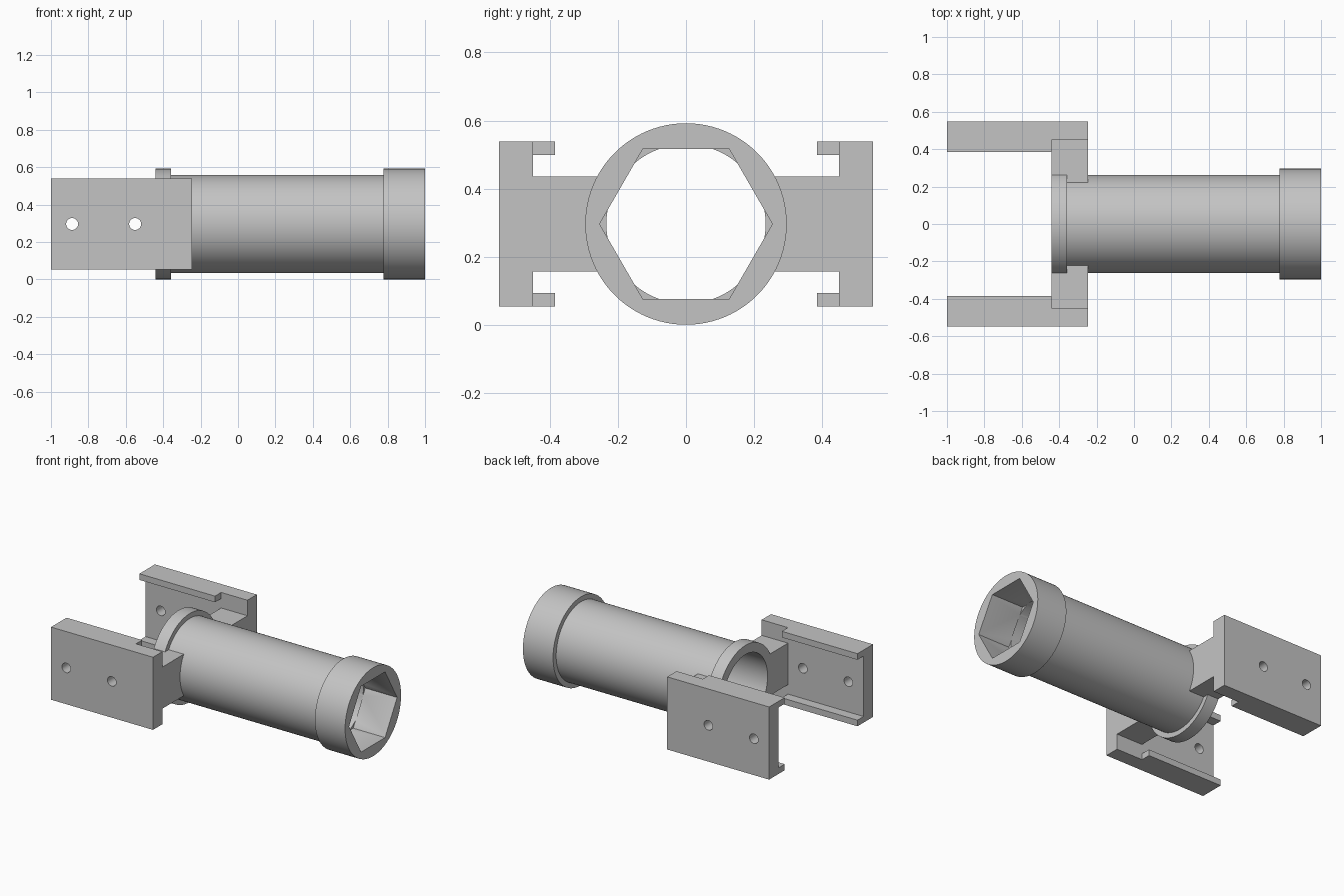
import bpy, bmesh, math
from mathutils import Matrix

cube = bpy.data.objects.get("Cube")
if cube:
    bpy.data.objects.remove(cube, do_unlink=True)

AXIS_Z = 0.296      # height of the tube axis
BORE_R = 0.234

grey = bpy.data.materials.new("plain_grey")
grey.use_nodes = True
grey.diffuse_color = (0.55, 0.55, 0.55, 1)
grey.node_tree.nodes["Principled BSDF"].inputs["Base Color"].default_value = (0.55, 0.55, 0.55, 1)


def finish(name, bm):
    bmesh.ops.recalc_face_normals(bm, faces=bm.faces)
    mesh = bpy.data.meshes.new(name)
    bm.to_mesh(mesh)
    bm.free()
    mesh.materials.append(grey)
    obj = bpy.data.objects.new(name, mesh)
    bpy.context.collection.objects.link(obj)
    return obj


def box(name, x, y, z):
    """Box from ranges; z is relative to the tube axis."""
    bm = bmesh.new()
    bmesh.ops.create_cube(bm, size=1)
    for v in bm.verts:
        v.co = [r[0] if c < 0 else r[1] for c, r in zip(v.co, (x, y, z))]
        v.co.z += AXIS_Z
    return finish(name, bm)


def rod(name, radius, start, end, sides, axis="X", x=0.0, turn=0.0):
    """Cylinder or prism along X, or along Y at the given x."""
    bm = bmesh.new()
    spin = Matrix.Rotation(math.pi / 2, 4, "Y" if axis == "X" else "X")
    middle = (start + end) / 2
    place = (middle, 0, AXIS_Z) if axis == "X" else (x, middle, AXIS_Z)
    bmesh.ops.create_cone(bm, cap_ends=True, segments=sides, radius1=radius,
                          radius2=radius, depth=end - start,
                          matrix=Matrix.Translation(place) @ spin @ Matrix.Rotation(turn, 4, "Z"))
    return finish(name, bm)


def combine(target, others, operation):
    """Apply a boolean with each helper, then drop the helper."""
    for other in others:
        other.hide_render = True
        mod = target.modifiers.new("cut", "BOOLEAN")
        mod.operation, mod.solver, mod.object = operation, "EXACT", other
        bake(target)
        bpy.data.objects.remove(other, do_unlink=True)


def bake(obj):
    bpy.context.view_layer.update()
    graph = bpy.context.evaluated_depsgraph_get()
    mesh = bpy.data.meshes.new_from_object(obj.evaluated_get(graph))
    obj.modifiers.clear()
    obj.data = mesh


def smooth(obj):
    bpy.ops.object.select_all(action="DESELECT")
    obj.select_set(True)
    bpy.context.view_layer.objects.active = obj
    bpy.ops.object.shade_smooth_by_angle(angle=math.radians(25))


# Stepped tube: rear flange, long barrel and front collar as one turned profile
profile = [(-0.44, BORE_R), (-0.44, 0.296), (-0.357, 0.296), (-0.357, 0.263),
           (0.777, 0.263), (0.777, 0.296), (1.0, 0.296), (1.0, BORE_R)]
bm = bmesh.new()
ring = [bm.verts.new((x, 0, r)) for x, r in profile]
edges = [bm.edges.new((a, b)) for a, b in zip(ring, ring[1:] + ring[:1])]
bmesh.ops.spin(bm, geom=ring + edges, axis=(1, 0, 0), cent=(0, 0, 0),
               angle=math.tau, steps=96, use_duplicate=False)
bmesh.ops.remove_doubles(bm, verts=bm.verts, dist=0.0001)
bmesh.ops.translate(bm, verts=bm.verts, vec=(0, 0, AXIS_Z))
tube = finish("socket_tube", bm)

# Hexagonal socket: the mouth is filled, then cut with a six-sided prism
plug = rod("mouth_plug", 0.25, 0.765, 1.0, 96)
combine(tube, [plug], "UNION")
combine(tube, [rod("hex_cutter", 0.254, 0.764, 1.1, 6)], "DIFFERENCE")
smooth(tube)

# Side bracket: wall, two lips and an arm reaching into the tube wall
bracket = box("left_bracket", (-1, -0.245), (0.45, 0.549), (-0.243, 0.243))
lips = [box("lip", (-1, -0.44), (0.385, 0.47), z) for z in ((0.202, 0.243), (-0.243, -0.202))]
arm = box("arm", (-0.44, -0.245), (0.2, 0.47), (-0.139, 0.139))
combine(bracket, lips + [arm], "UNION")
holes = [rod("screw_hole", 0.032, 0.3, 0.7, 32, "Y", x) for x in (-0.887, -0.55)]
bore = rod("bore_cutter", BORE_R + 0.001, -0.6, 0.0, 96)
combine(bracket, holes + [bore], "DIFFERENCE")

# Matching bracket on the other side
other = bracket.copy()
other.data = bracket.data.copy()
other.name = "right_bracket"
bpy.context.collection.objects.link(other)
other.data.transform(Matrix.Scale(-1, 4, (0, 1, 0)))
other.data.flip_normals()
smooth(bracket)
smooth(other)
